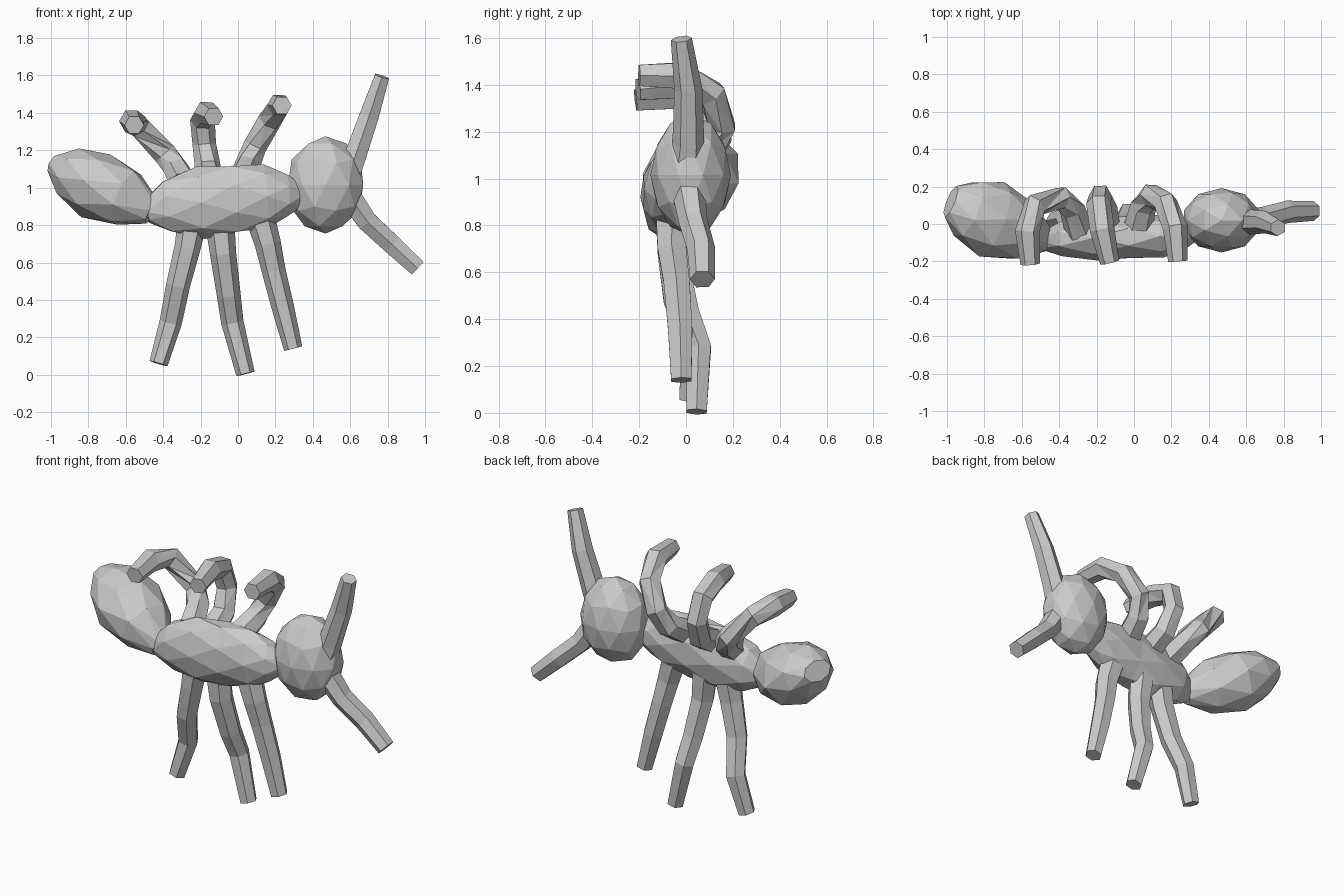
import bpy, bmesh, math
from mathutils import Vector


def loft(name, rings, sides, ref):
    """Flat-faced tube; each ring is (x, y, z, radius along ref, other radius)."""
    bm = bmesh.new()
    pts = [Vector(r[:3]) for r in rings]
    loops = []
    for i, r in enumerate(rings):
        t = pts[min(i + 1, len(pts) - 1)] - pts[max(i - 1, 0)]
        t.normalize()
        a = Vector(ref)
        a = (a - t * a.dot(t)).normalized()
        b = t.cross(a)
        loop = []
        for k in range(sides):
            ang = 2 * math.pi * (k + 0.5 * (i % 2 if sides > 6 else 0)) / sides
            loop.append(bm.verts.new(pts[i] + a * r[3] * math.cos(ang) + b * r[4] * math.sin(ang)))
        loops.append(loop)
    # triangulated skin between neighbouring rings
    for i, (p, q) in enumerate(zip(loops, loops[1:])):
        for k in range(sides):
            n = (k + 1) % sides
            if i % 2 == 0:
                bm.faces.new((p[k], p[n], q[k]))
                bm.faces.new((p[n], q[n], q[k]))
            else:
                bm.faces.new((p[k], p[n], q[n]))
                bm.faces.new((p[k], q[n], q[k]))
    bm.faces.new(loops[0][::-1])
    bm.faces.new(loops[-1])
    bmesh.ops.recalc_face_normals(bm, faces=bm.faces)
    me = bpy.data.meshes.new(name)
    bm.to_mesh(me)
    bm.free()
    ob = bpy.data.objects.new(name, me)
    bpy.context.collection.objects.link(ob)
    return ob


def limb(name, path, radii, ref=(1, 0, 0), sides=6):
    return loft(name, [(*p, r, r) for p, r in zip(path, radii)], sides, ref)


Y = (0, 1, 0)

# abdomen, tilted up and swung toward the back at the tail
loft("abdomen", [
    (-0.46, -0.09, 0.87, 0.06, 0.07),
    (-0.60, -0.04, 0.945, 0.165, 0.16),
    (-0.76, 0.025, 1.01, 0.212, 0.185),
    (-0.89, 0.08, 1.08, 0.165, 0.145),
    (-0.98, 0.12, 1.12, 0.09, 0.06)], 8, Y)

# thorax
loft("thorax", [
    (-0.49, -0.09, 0.87, 0.05, 0.06),
    (-0.38, -0.08, 0.90, 0.10, 0.145),
    (-0.20, -0.075, 0.92, 0.12, 0.195),
    (-0.02, -0.07, 0.94, 0.12, 0.19),
    (0.15, -0.065, 0.955, 0.115, 0.17),
    (0.26, -0.05, 0.96, 0.09, 0.12),
    (0.34, -0.03, 0.96, 0.05, 0.06)], 8, Y)

# head
bpy.ops.mesh.primitive_ico_sphere_add(subdivisions=2, radius=1, location=(0.468, 0.02, 1.015))
head = bpy.context.object
head.name = "head"
head.scale = (0.212, 0.172, 0.26)

# antennae
limb("upper_antenna", [(0.58, 0.0, 1.05), (0.62, 0.01, 1.15), (0.70, 0.01, 1.38), (0.77, -0.02, 1.595)],
     [0.075, 0.068, 0.06, 0.045], Y)
limb("lower_antenna", [(0.60, 0.01, 0.95), (0.69, 0.03, 0.82), (0.82, 0.065, 0.70), (0.96, 0.07, 0.57)],
     [0.07, 0.062, 0.06, 0.053], Y)

# lower legs, nearly straight
lower = {
    "rear": [(-0.24, -0.06, 0.84), (-0.27, -0.06, 0.68), (-0.32, -0.04, 0.48), (-0.36, 0.03, 0.28), (-0.425, 0.015, 0.06)],
    "middle": [(-0.10, -0.05, 0.84), (-0.08, -0.05, 0.65), (-0.05, 0.0, 0.43), (-0.03, 0.055, 0.28), (0.04, 0.045, 0.005)],
    "front": [(0.11, -0.06, 0.87), (0.16, -0.06, 0.70), (0.19, -0.04, 0.56), (0.24, -0.025, 0.36), (0.295, -0.02, 0.14)],
}
for part, path in lower.items():
    limb("lower_" + part + "_leg", path, [0.08, 0.07, 0.064, 0.06, 0.05])

# upper legs, hooked over toward the front
upper = {
    "rear": [(-0.29, -0.04, 1.02), (-0.33, 0.08, 1.10), (-0.39, 0.14, 1.18), (-0.53, 0.10, 1.33), (-0.57, -0.04, 1.355), (-0.555, -0.215, 1.335)],
    "middle": [(-0.15, -0.04, 1.03), (-0.16, 0.09, 1.10), (-0.18, 0.15, 1.23), (-0.19, 0.11, 1.36), (-0.17, -0.03, 1.40), (-0.13, -0.205, 1.38)],
    "front": [(0.02, -0.03, 1.04), (0.05, 0.10, 1.12), (0.09, 0.155, 1.22), (0.17, 0.11, 1.36), (0.22, -0.02, 1.44), (0.235, -0.20, 1.44)],
}
for part, path in upper.items():
    limb("upper_" + part + "_leg", path, [0.08, 0.07, 0.063, 0.066, 0.066, 0.052])
